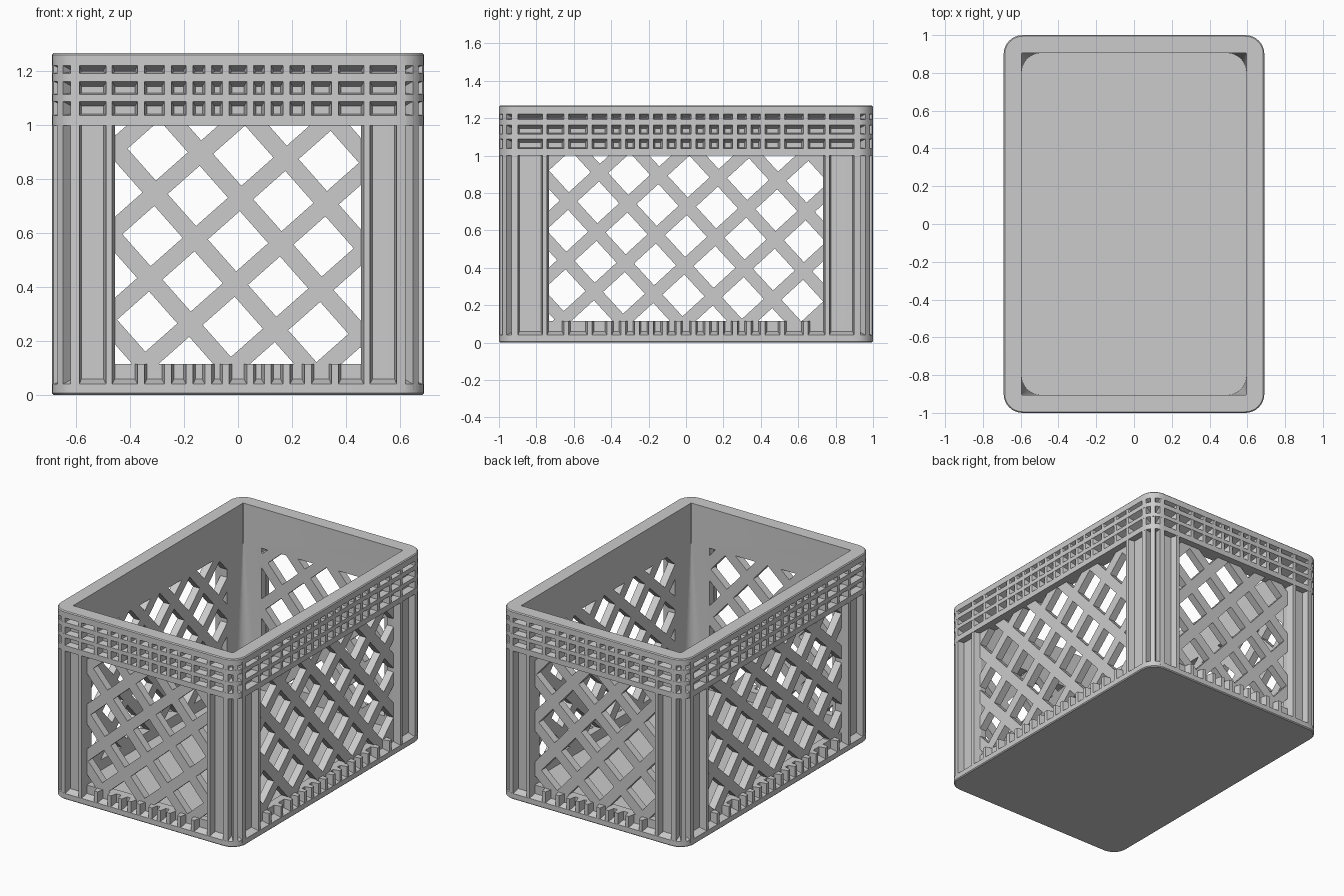
import bpy, bmesh
from math import sin, cos, radians, pi
from mathutils import Vector, Matrix

if "Cube" in bpy.data.objects:
    bpy.data.objects.remove(bpy.data.objects["Cube"])

HX, HY, R = 0.69, 1.0, 0.10      # outer half sizes and corner radius
SKIN, INNER = 0.045, 0.095       # inset of recessed wall and of the inside face


def make_object(name, bm):
    bmesh.ops.recalc_face_normals(bm, faces=bm.faces)
    mesh = bpy.data.meshes.new(name)
    bm.to_mesh(mesh)
    bm.free()
    ob = bpy.data.objects.new(name, mesh)
    bpy.context.collection.objects.link(ob)
    return ob


def activate(ob):
    bpy.ops.object.select_all(action='DESELECT')
    ob.select_set(True)
    bpy.context.view_layer.objects.active = ob


def rounded_loop(bm, inset, z, r=None, n=8):
    r = R - inset if r is None else r
    cx, cy = HX - inset - r, HY - inset - r
    pts = []
    for k, (sx, sy) in enumerate([(1, 1), (-1, 1), (-1, -1), (1, -1)]):
        for i in range(n + 1):
            a = pi / 2 * (k + i / n)
            pts.append(bm.verts.new((sx * cx + r * cos(a), sy * cy + r * sin(a), z)))
    return pts


# Crate body: one profile (inset, z, radius) swept round the rounded rectangle
rails = [(1.037, 1.089), (1.115, 1.163), (1.193, 1.222)]   # recessed rows in the rim
profile = [(0.006, 0), (0, 0.006), (0, 0.04), (SKIN, 0.058), (SKIN, 1.0), (0, 1.0)]
for lo, hi in rails:
    profile += [(0, lo), (SKIN, lo + 0.006), (SKIN, hi - 0.018), (0, hi)]
# the inside goes from square corners at the rim to rounded ones at the floor
profile += [(0, 1.262), (0.006, 1.268), (INNER, 1.268), (INNER, 1.0), (INNER, 0.045, 0.1)]

bm = bmesh.new()
loops = [rounded_loop(bm, *p) for p in profile]
for a, b in zip(loops, loops[1:]):
    for i in range(len(a)):
        j = (i + 1) % len(a)
        bm.faces.new((a[i], a[j], b[j], b[i]))
bm.faces.new(loops[0])
bm.faces.new(loops[-1])
body = make_object("crate_body", bm)


# Lattice: grids of tilted square holes, clipped to each window
def lattice_cutter(name, half_width, tilt, along_y):
    z0, z1, pitch, half = 0.115, 1.0, 0.159, 0.112
    centre = Vector((0, 0, 0.57))
    rot = Matrix.Rotation(radians(tilt), 3, 'Y')
    bm = bmesh.new()
    for i in range(-7, 8):
        for j in range(-5, 6):
            if (i + j) % 2:
                continue
            quad = []
            for du, dz in [(half, 0), (0, half), (-half, 0), (0, -half)]:
                quad.append(bm.verts.new(centre + rot @ Vector((i * pitch + du, 0, j * pitch + dz))))
            bm.faces.new(quad)
    for co, no in [((half_width, 0, 0), (1, 0, 0)), ((-half_width, 0, 0), (-1, 0, 0)),
                   ((0, 0, z1), (0, 0, 1)), ((0, 0, z0), (0, 0, -1))]:
        bmesh.ops.bisect_plane(bm, geom=bm.verts[:] + bm.edges[:] + bm.faces[:],
                               plane_co=co, plane_no=no, clear_outer=True)
    slivers = [f for f in bm.faces if f.calc_area() < 0.0006]
    bmesh.ops.delete(bm, geom=slivers, context='FACES')
    bmesh.ops.translate(bm, verts=bm.verts, vec=(0, -1.2, 0))
    ext = bmesh.ops.extrude_face_region(bm, geom=bm.faces[:])
    moved = [g for g in ext['geom'] if isinstance(g, bmesh.types.BMVert)]
    bmesh.ops.translate(bm, verts=moved, vec=(0, 2.4, 0))
    if along_y:
        bmesh.ops.rotate(bm, verts=bm.verts, cent=(0, 0, 0), matrix=Matrix.Rotation(pi / 2, 3, 'Z'))
    ob = make_object(name, bm)
    ob.hide_render = True
    return ob


for cutter in (lattice_cutter("end_window_cutter", 0.46, 3.5, False),
               lattice_cutter("side_window_cutter", 0.735, 2.5, True)):
    mod = body.modifiers.new("windows", 'BOOLEAN')
    mod.operation = 'DIFFERENCE'
    mod.solver = 'EXACT'
    mod.object = cutter
    activate(body)
    bpy.ops.object.modifier_apply(modifier=mod.name)
    bpy.data.objects.remove(cutter)
bpy.ops.object.shade_smooth_by_angle(angle=radians(25))


# Ribs: tapered bars standing on the recessed wall, facing direction 'a'
def rib(bm, x, y, a, z0, z1, w, draft=0.011):
    out, side = Vector((cos(a), sin(a), 0)), Vector((-sin(a), cos(a), 0))
    p = Vector((x, y, 0))
    rings = []
    for z in (z0, z1):
        rings.append([bm.verts.new(p + out * d + side * s + Vector((0, 0, z))) for d, s in
                      [(-0.001, -w / 2), (-0.001, w / 2), (-0.05, w / 2 + draft), (-0.05, -w / 2 - draft)]])
    lo, hi = rings
    bm.faces.new(lo)
    bm.faces.new(hi)
    for i in range(4):
        j = (i + 1) % 4
        bm.faces.new((lo[i], lo[j], hi[j], hi[i]))


end_ribs = [0.045, 0.11, 0.18, 0.26, 0.36]
side_ribs = [0.04, 0.113, 0.187, 0.262, 0.335, 0.41, 0.515, 0.64]


def wall_ribs(bm, xs, ys, z0, z1, w):
    for s in (-1, 1):
        for m in (-1, 1):
            for x in xs:
                rib(bm, m * x, s * HY, s * pi / 2, z0, z1, w)
            for y in ys:
                rib(bm, s * HX, m * y, 0 if s > 0 else pi, z0, z1, w)


bm = bmesh.new()
wall_ribs(bm, end_ribs, side_ribs, 1.015, 1.24, 0.025)
make_object("rim_ribs", bm)

bm = bmesh.new()
wall_ribs(bm, end_ribs, side_ribs, 0.02, 0.115, 0.025)
make_object("base_ribs", bm)

# Corner posts: full height ribs beside the windows and round each corner
bm = bmesh.new()
wall_ribs(bm, [0.478], [0.755], 0.02, 1.24, 0.022)
for k, (sx, sy) in enumerate([(1, 1), (-1, 1), (-1, -1), (1, -1)]):
    for deg, w in [(9, 0.034), (45, 0.03), (81, 0.034)]:
        a = radians(deg) + k * pi / 2
        rib(bm, sx * (HX - R) + R * cos(a), sy * (HY - R) + R * sin(a), a, 0.02, 1.24, w, 0.0)
make_object("corner_post_ribs", bm)
